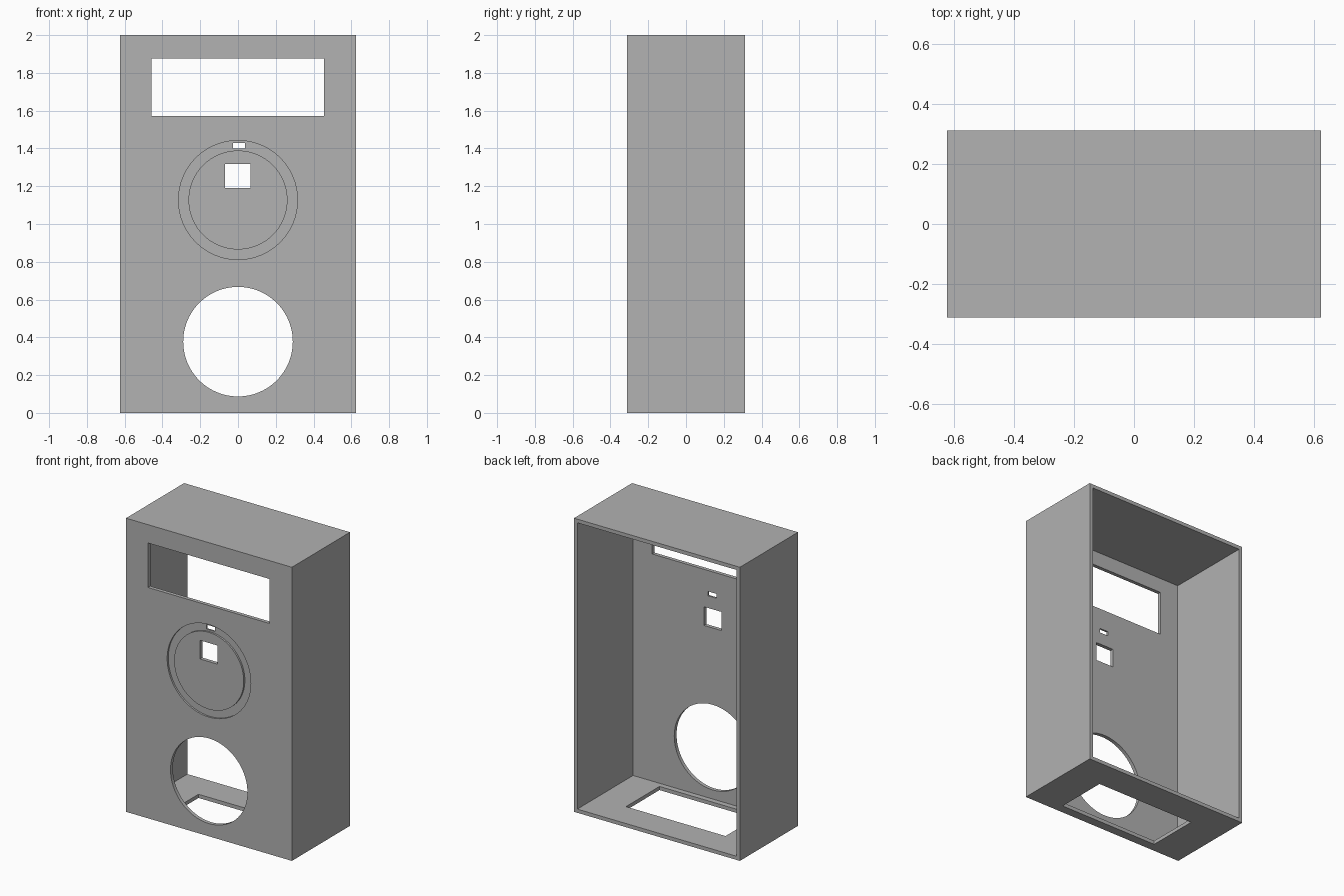
import bpy
import bmesh
from mathutils import Matrix, Vector

if "Cube" in bpy.data.objects:
    bpy.data.objects.remove(bpy.data.objects["Cube"], do_unlink=True)

W, D, H = 1.25, 0.625, 2.0
WALL = 0.025
FRONT = -D / 2
GROOVE_DEPTH = 0.0125

grey = bpy.data.materials.new("plain grey")
grey.use_nodes = True
grey.diffuse_color = (0.445, 0.445, 0.445, 1)
grey.node_tree.nodes["Principled BSDF"].inputs["Base Color"].default_value = grey.diffuse_color


def new_object(name, bm):
    bmesh.ops.recalc_face_normals(bm, faces=bm.faces)
    mesh = bpy.data.meshes.new(name)
    bm.to_mesh(mesh)
    bm.free()
    mesh.materials.append(grey)
    obj = bpy.data.objects.new(name, mesh)
    bpy.context.collection.objects.link(obj)
    return obj


def box(name, x, y, z):
    """Box between the given (low, high) ranges."""
    bm = bmesh.new()
    low, high = (Vector(c) for c in zip(x, y, z))
    place = Matrix.Translation((low + high) / 2) @ Matrix.Diagonal((*(high - low), 1))
    bmesh.ops.create_cube(bm, size=1, matrix=place)
    return new_object(name, bm)


def disc(name, radius, z, y):
    """Cylinder lying along y between the given depths."""
    bm = bmesh.new()
    place = Matrix.Translation((0, sum(y) / 2, z)) @ Matrix.Rotation(1.5707963, 4, "X")
    bmesh.ops.create_cone(bm, cap_ends=True, segments=96, radius1=radius,
                          radius2=radius, depth=y[1] - y[0], matrix=place)
    return new_object(name, bm)


def cut(target, cutter):
    """Subtract the cutter, bake the result and discard the cutter."""
    mod = target.modifiers.new("cut", "BOOLEAN")
    mod.operation = "DIFFERENCE"
    mod.solver = "EXACT"
    mod.object = cutter
    cutter.hide_render = True
    bpy.context.view_layer.update()
    graph = bpy.context.evaluated_depsgraph_get()
    baked = bpy.data.meshes.new_from_object(target.evaluated_get(graph))
    target.modifiers.clear()
    target.data = baked
    bpy.data.objects.remove(cutter, do_unlink=True)


through = (FRONT - 0.1, FRONT + 0.1)

# Hollow case, open at the back
case = box("speaker_case", (-W / 2, W / 2), (FRONT, D / 2), (0, H))
cut(case, box("cavity", (-W / 2 + WALL, W / 2 - WALL),
              (FRONT + WALL, D / 2 + 0.1), (WALL, H - WALL)))

# Shallow ring groove around the dial
ring = disc("groove_ring", 0.315, 1.127, (FRONT - 0.1, FRONT + GROOVE_DEPTH))
cut(ring, disc("groove_core", 0.262, 1.127, (FRONT - 0.2, FRONT + 0.1)))
cut(case, ring)

# Openings in the front: display window, indicator slot, dial shaft, speaker
cut(case, box("display_window", (-0.459, 0.456), through, (1.572, 1.875)))
cut(case, box("indicator_slot", (-0.027, 0.037), through, (1.4, 1.43)))
cut(case, box("dial_shaft_hole", (-0.068, 0.065), through, (1.19, 1.317)))
cut(case, disc("speaker_hole", 0.29, 0.377, through))

# Opening in the floor
cut(case, box("floor_opening", (-0.375, 0.375), (-0.25, 0.11), (-0.1, 0.1)))

# Smooth round walls, sharp edges elsewhere
bpy.ops.object.select_all(action="DESELECT")
case.select_set(True)
bpy.context.view_layer.objects.active = case
bpy.ops.object.shade_smooth_by_angle(angle=0.5)
